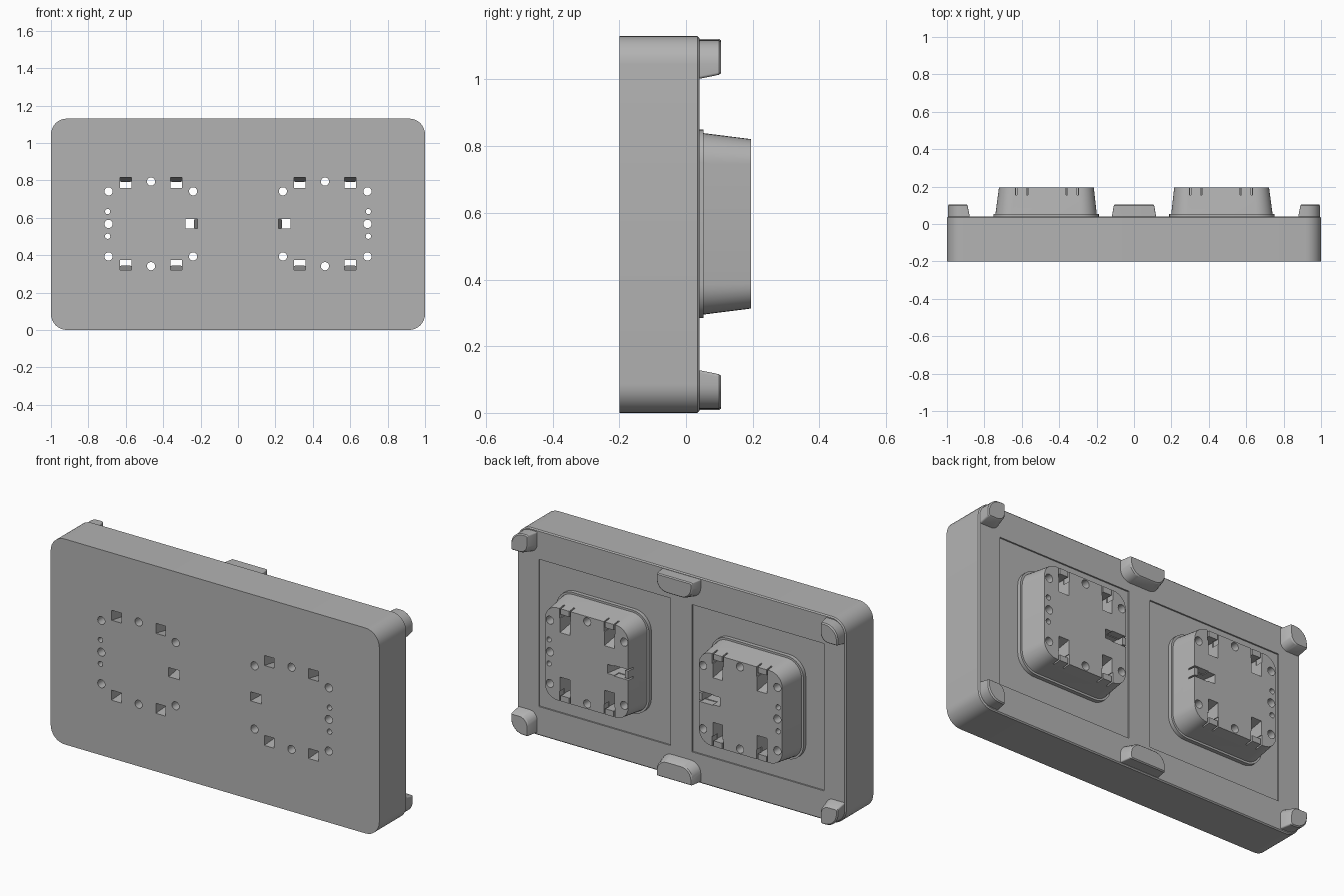
import bpy, bmesh, math

cube = bpy.data.objects.get("Cube")
if cube:
    bpy.data.objects.remove(cube, do_unlink=True)

steel = bpy.data.materials.new("plain grey steel")
steel.use_nodes = True
GREY = (0.45, 0.45, 0.45, 1)
steel.diffuse_color = GREY
steel.node_tree.nodes["Principled BSDF"].inputs["Base Color"].default_value = GREY

MID = 0.567            # height of the pocket centre line
TOP = 1.13             # block height


def outline(x0, x1, z0, z1, radii, seg=8):
    """Rounded rectangle; radii run from the low corner anticlockwise."""
    if not isinstance(radii, tuple):
        radii = (radii,) * 4
    pts = []
    corners = ((x0, z0, 1, 1), (x1, z0, -1, 1), (x1, z1, -1, -1), (x0, z1, 1, -1))
    for i, (x, z, dx, dz) in enumerate(corners):
        r = radii[i]
        for k in range(seg + 1):
            a = math.pi * (1 + i / 2) + math.pi / 2 * k / seg
            pts.append((x + r * (dx + math.cos(a)), z + r * (dz + math.sin(a))))
    return pts


def loft(bm, rings):
    """Join (y, outline) rings into one closed solid."""
    rows = [[bm.verts.new((x, y, z)) for x, z in pts] for y, pts in rings]
    n = len(rows[0])
    for a, b in zip(rows, rows[1:]):
        for i in range(n):
            bm.faces.new((a[i], a[(i + 1) % n], b[(i + 1) % n], b[i]))
    bm.faces.new(rows[0])
    bm.faces.new(rows[-1])


def rect(x0, x1, z0, z1):
    return [(x0, z0), (x1, z0), (x1, z1), (x0, z1)]


def finish(name, bm, cutters=(), helper=False):
    bmesh.ops.recalc_face_normals(bm, faces=bm.faces)
    mesh = bpy.data.meshes.new(name)
    bm.to_mesh(mesh)
    bm.free()
    mesh.materials.append(steel)
    obj = bpy.data.objects.new(name, mesh)
    bpy.context.collection.objects.link(obj)
    if helper:
        obj.hide_render = True
        return obj
    bpy.ops.object.select_all(action='DESELECT')
    obj.select_set(True)
    bpy.context.view_layer.objects.active = obj
    for c in cutters:
        mod = obj.modifiers.new("cut", 'BOOLEAN')
        mod.operation = 'DIFFERENCE'
        mod.solver = 'EXACT'
        mod.object = c
        bpy.ops.object.modifier_apply(modifier=mod.name)
    bpy.ops.object.shade_smooth_by_angle(angle=math.radians(30))
    return obj


def side_rect(s, x0, x1, z0, z1):
    return rect(min(s * x0, s * x1), max(s * x0, s * x1), z0, z1)


# Cutters: pin holes, slanted lifter slots, fine slits and shallow panels
pins, slits, panels = bmesh.new(), bmesh.new(), bmesh.new()
for s in (1, -1):
    holes = [(0.692, 0, 0.022)]
    for d in (1, -1):
        holes += [(0.692, d * 0.174, 0.022), (0.465, d * 0.226, 0.022),
                  (0.24, d * 0.174, 0.022), (0.697, d * 0.066, 0.014)]
    for x, dz, r in holes:
        ring = [(s * x + r * math.cos(k * math.pi / 12),
                 MID + dz + r * math.sin(k * math.pi / 12)) for k in range(24)]
        loft(pins, [(-0.3, ring), (0.3, ring)])
    for d in (1, -1):
        for x in (0.33, 0.6):
            def slot(lo, hi):
                z0, z1 = sorted((MID + d * lo, MID + d * hi))
                return side_rect(s, x - 0.03, x + 0.03, z0, z1)
            loft(pins, [(-0.21, slot(0.194, 0.248)), (0.21, slot(0.12, 0.222))])
            for e in (-0.03, 0.03):
                z0, z1 = sorted((MID + d * 0.2, MID + d * 0.3))
                slit = side_rect(s, x + e - 0.004, x + e + 0.004, z0, z1)
                loft(slits, [(0.155, slit), (0.22, slit)])
        z = MID + d * 0.025
        slit = side_rect(s, 0.15, 0.3, z - 0.004, z + 0.004)
        loft(slits, [(0.155, slit), (0.22, slit)])
    loft(pins, [(-0.21, side_rect(s, 0.215, 0.28, MID - 0.025, MID + 0.025)),
                (0.21, side_rect(s, 0.235, 0.345, MID - 0.025, MID + 0.025))])
    p = side_rect(s, 0.065, 0.868, 0.16, 0.97)
    loft(panels, [(0.032, p), (0.08, p)])
pin_cutter = finish("pin_cutter", pins, helper=True)
slit_cutter = finish("slit_cutter", slits, helper=True)
panel_cutter = finish("panel_cutter", panels, helper=True)

# Block with a small bevel round its back edge
bm = bmesh.new()
full = outline(-1, 1, 0, TOP, 0.085)
loft(bm, [(-0.2, full), (0.034, full),
          (0.04, outline(-0.994, 0.994, 0.006, TOP - 0.006, 0.079))])
finish("block", bm, (panel_cutter, pin_cutter))

# Two tapered cores, each standing on a thin flange
for s, label in ((1, "left"), (-1, "right")):
    def core(x0, x1, h, r):
        a, b = sorted((s * x0, s * x1))
        return outline(a, b, MID - h, MID + h, r)
    bm = bmesh.new()
    loft(bm, [(0.03, core(0.188, 0.752, 0.283, 0.1)),
              (0.053, core(0.188, 0.752, 0.283, 0.1)),
              (0.053, core(0.199, 0.741, 0.272, 0.09)),
              (0.195, core(0.215, 0.722, 0.254, 0.075))])
    finish(label + "_core", bm, (pin_cutter, slit_cutter))

# Corner feet, following the block corners
for sx, side in ((1, "left"), (-1, "right")):
    for up, level in ((1, "upper"), (0, "lower")):
        def foot(inner, outer, soft):
            a, b = sorted((sx * inner, sx * outer))
            lo, hi = 1 - outer + 0.006, 1 - inner + 0.006
            z0, z1 = (TOP - hi, TOP - lo) if up else (lo, hi)
            radii = [soft] * 4
            far = {(1, 0): 1, (1, 1): 2, (-1, 1): 3, (-1, 0): 0}[(sx, up)]
            radii[far] = 0.072
            radii[(far + 2) % 4] = 0.045
            return outline(a, b, z0, z1, tuple(radii))
        bm = bmesh.new()
        loft(bm, [(0.03, foot(0.876, 0.994, 0.008)),
                  (0.099, foot(0.89, 0.994, 0.008)),
                  (0.105, foot(0.895, 0.989, 0.006))])
        finish(f"{level}_{side}_foot", bm)

# Middle feet at the top and bottom edges
for up, level in ((1, "upper"), (0, "lower")):
    def pad(w, lo, hi):
        if up:
            return outline(-w, w, TOP - hi, TOP - lo, (0.06, 0.06, 0.006, 0.006))
        return outline(-w, w, lo, hi, (0.006, 0.006, 0.06, 0.06))
    bm = bmesh.new()
    loft(bm, [(0.03, pad(0.12, 0.008, 0.115)),
              (0.099, pad(0.108, 0.008, 0.102)),
              (0.105, pad(0.103, 0.013, 0.097))])
    finish(f"{level}_middle_foot", bm)

# Cutters have done their work
for c in (pin_cutter, slit_cutter, panel_cutter):
    bpy.data.objects.remove(c, do_unlink=True)
